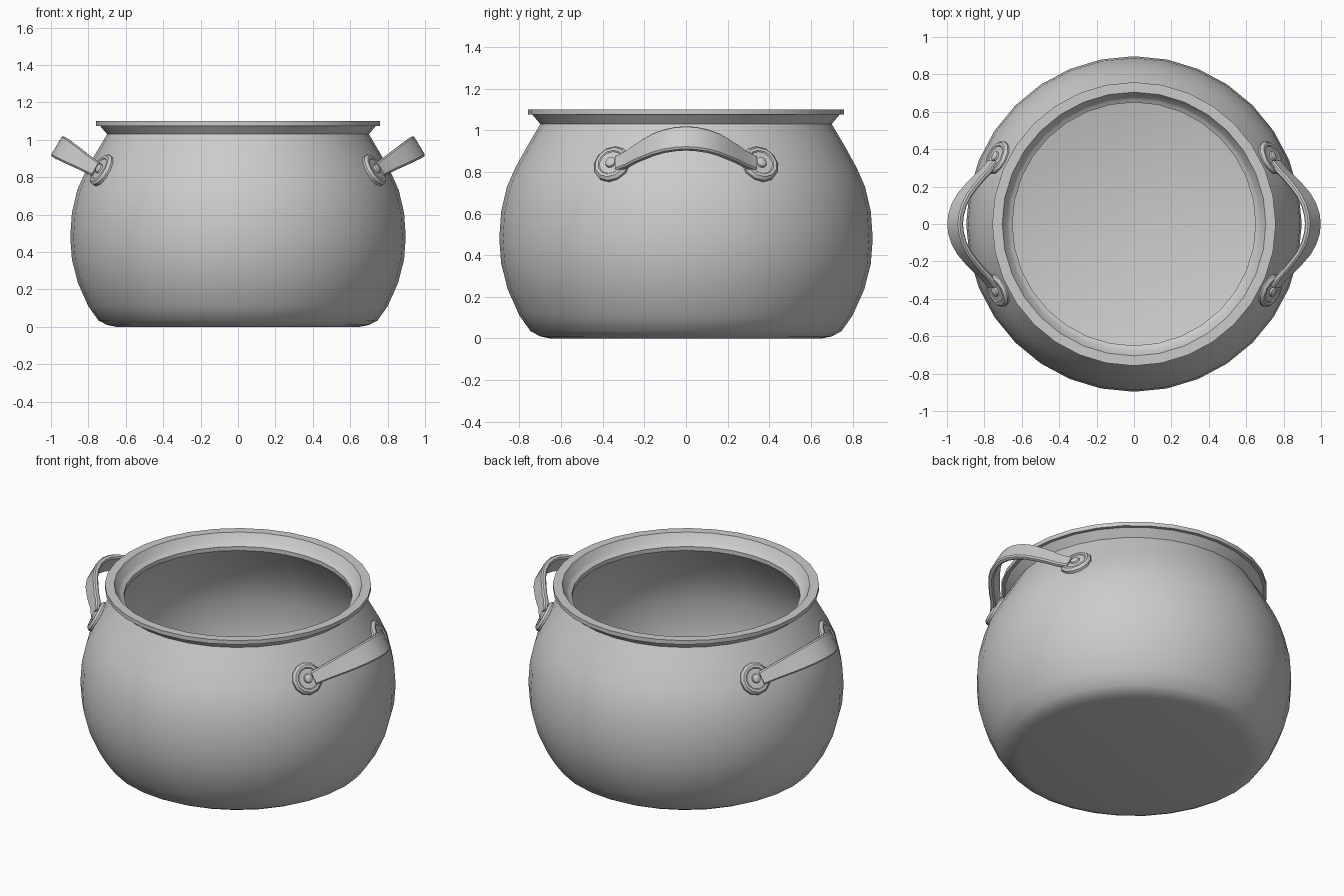
import bpy, bmesh, math
from mathutils import Matrix, Vector

if "Cube" in bpy.data.objects:
    bpy.data.objects.remove(bpy.data.objects["Cube"])

steel = bpy.data.materials.new("brushed grey metal")
steel.diffuse_color = (0.6, 0.6, 0.6, 1)
steel.use_nodes = True
steel.node_tree.nodes["Principled BSDF"].inputs["Base Color"].default_value = steel.diffuse_color


def finish(name, bm, angle=28):
    bmesh.ops.recalc_face_normals(bm, faces=bm.faces)
    me = bpy.data.meshes.new(name)
    bm.to_mesh(me)
    bm.free()
    me.materials.append(steel)
    ob = bpy.data.objects.new(name, me)
    bpy.context.collection.objects.link(ob)
    bpy.ops.object.select_all(action='DESELECT')
    ob.select_set(True)
    bpy.context.view_layer.objects.active = ob
    bpy.ops.object.shade_smooth_by_angle(angle=math.radians(angle))
    return ob


def lathe(name, profile, sides, matrix=Matrix(), angle=28):
    """Revolve (radius, height) points, starting and ending on the axis."""
    bm = bmesh.new()
    rings = []
    for r, z in profile:
        if r == 0:
            rings.append([bm.verts.new((0, 0, z))] * sides)
        else:
            rings.append([bm.verts.new((r * math.cos(a), r * math.sin(a), z))
                          for a in (math.tau * i / sides for i in range(sides))])
    for lo, hi in zip(rings, rings[1:]):
        for i in range(sides):
            j = (i + 1) % sides
            quad = list(dict.fromkeys((lo[i], lo[j], hi[j], hi[i])))
            bm.faces.new(quad)
    bm.transform(matrix)
    return finish(name, bm, angle)


# Pot body: outside wall, flared rim, lid ledge, inside wall and floor
outside = [(0, 0), (0.65, 0), (0.70, 0.01), (0.747, 0.035), (0.80, 0.11),
           (0.856, 0.235), (0.888, 0.36), (0.897, 0.48), (0.888, 0.61),
           (0.86, 0.73), (0.82, 0.82), (0.765, 0.92), (0.70, 1.03)]
rim = [(0.738, 1.075), (0.758, 1.075), (0.758, 1.10), (0.705, 1.10),
       (0.677, 1.052), (0.668, 1.045), (0.65, 1.035)]
inside = [(0.65, 1.01), (0.72, 0.91), (0.775, 0.81), (0.815, 0.72), (0.842, 0.61),
          (0.85, 0.48), (0.842, 0.36), (0.81, 0.245), (0.757, 0.13),
          (0.71, 0.07), (0.65, 0.045), (0, 0.045)]
lathe("pot_body", outside + rim + inside, 32)

# Round handle mounts with a domed rivet
mount = [(0, -0.03), (0.093, -0.03), (0.093, 0.012), (0.08, 0.026), (0.065, 0.026),
         (0.06, 0.021), (0.028, 0.021), (0.025, 0.031), (0.014, 0.037), (0, 0.039)]
tilt = math.radians(29)

# Handle strap path: (y, distance out from the mounts, half width)
half = [(0.33, 0.0, 0.04), (0.28, 0.045, 0.044), (0.245, 0.088, 0.048),
        (0.205, 0.13, 0.053), (0.155, 0.177, 0.058), (0.105, 0.209, 0.061),
        (0.05, 0.229, 0.063)]
path = half + [(0, 0.235, 0.063)] + [(-y, d, w) for y, d, w in reversed(half)]
out = Vector((math.cos(math.radians(31)), 0, math.sin(math.radians(31))))
across = Vector((-out.z, 0, out.x))
thick, bevel = 0.016, 0.008


def strap(name, side):
    bm = bmesh.new()
    rings = []
    for k, (y, d, w) in enumerate(path):
        a, b = path[max(k - 1, 0)], path[min(k + 1, len(path) - 1)]
        along = (Vector((0, b[0] - a[0], 0)) + out * (b[1] - a[1])).normalized()
        normal = along.cross(across)
        centre = Vector((0.755, y, 0.84)) + out * d
        section = [(w, thick - bevel), (w - bevel, thick), (bevel - w, thick), (-w, thick - bevel),
                   (-w, bevel - thick), (bevel - w, -thick), (w - bevel, -thick), (w, bevel - thick)]
        ring = []
        for u, v in section:
            p = centre + across * u + normal * v
            ring.append(bm.verts.new((p.x * side, p.y, p.z)))
        rings.append(ring)
    for lo, hi in zip(rings, rings[1:]):
        for i in range(8):
            j = (i + 1) % 8
            bm.faces.new((lo[i], lo[j], hi[j], hi[i]))
    bm.faces.new(rings[0])
    bm.faces.new(rings[-1])
    finish(name, bm, 35)


for side, label in ((1, "right"), (-1, "left")):
    strap(label + "_handle_strap", side)
    for end, where in ((1, "back"), (-1, "front")):
        turn = math.radians(26) * end
        if side < 0:
            turn = math.pi - turn
        place = (Matrix.Rotation(turn, 4, 'Z') @ Matrix.Translation((0.805, 0, 0.835))
                 @ Matrix.Rotation(math.pi / 2 - tilt, 4, 'Y'))
        lathe(f"{label}_{where}_handle_mount", mount, 12, place, 32)
